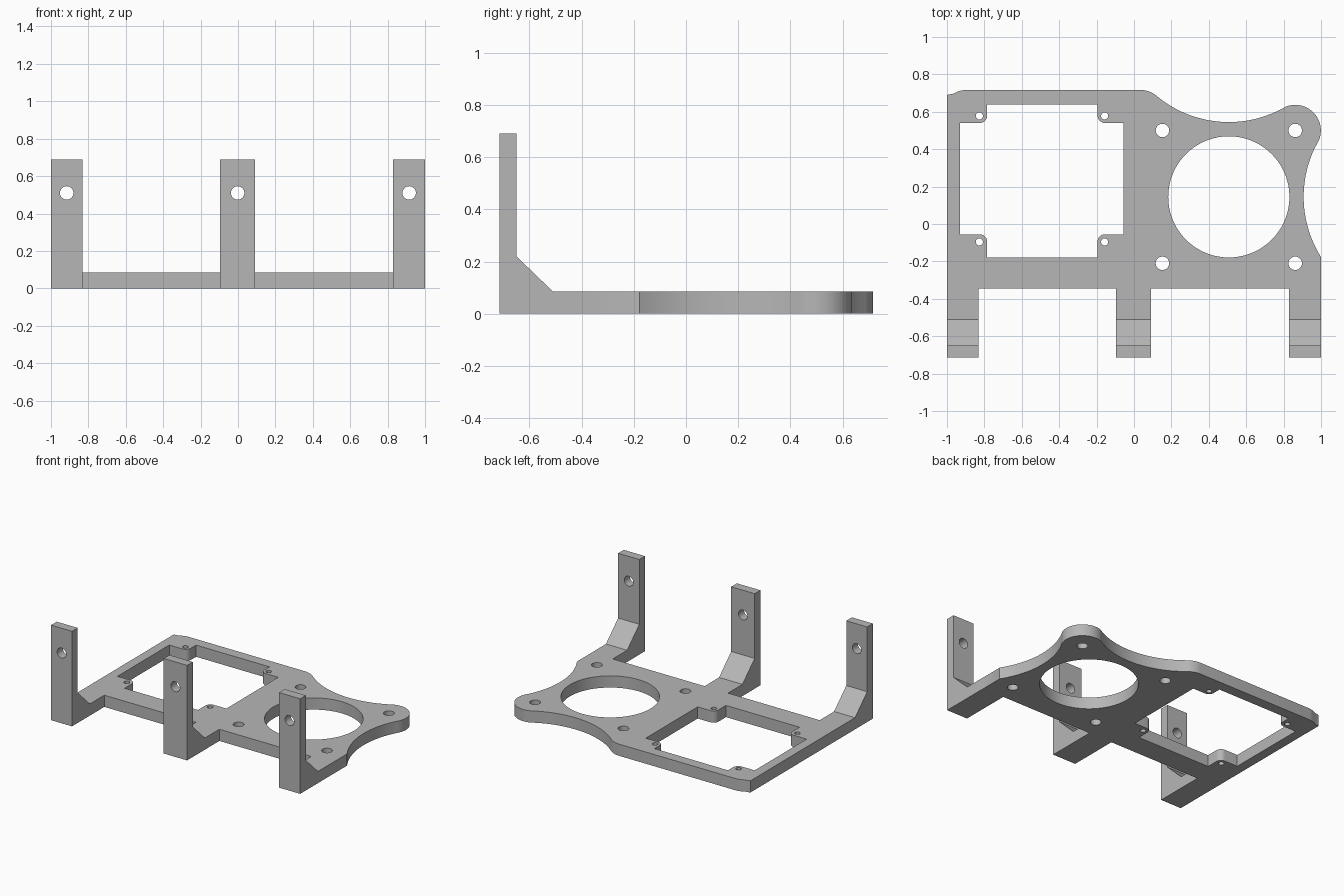
import bpy, bmesh
from math import sin, cos, radians
from mathutils import Matrix

if "Cube" in bpy.data.objects:
    bpy.data.objects.remove(bpy.data.objects["Cube"])

THICK = 0.085
FAN = (0.507, 0.145)      # centre of the fan opening
PITCH = 0.355             # half spacing of the fan screws

grey = bpy.data.materials.new("plain grey")
grey.use_nodes = True
grey.diffuse_color = (0.47, 0.47, 0.47, 1)
grey.node_tree.nodes["Principled BSDF"].inputs["Base Color"].default_value = grey.diffuse_color


def arc(cx, cy, r, start, end, steps=16):
    angles = [radians(start + (end - start) * i / steps) for i in range(steps + 1)]
    return [(cx + r * cos(a), cy + r * sin(a)) for a in angles]


def circle(cx, cy, r, steps=32):
    return arc(cx, cy, r, 0, 360, steps)[:-1]


def evaluated_mesh(obj):
    bpy.context.view_layer.update()
    graph = bpy.context.evaluated_depsgraph_get()
    return bpy.data.meshes.new_from_object(obj.evaluated_get(graph))


def solid(name, loops, depth, matrix):
    """Extrude a flat outline, with inner loops as holes, centred on its plane."""
    curve = bpy.data.curves.new(name + " outline", "CURVE")
    curve.dimensions = "2D"
    curve.fill_mode = "BOTH"
    curve.extrude = depth / 2
    for loop in loops:
        spline = curve.splines.new("POLY")
        spline.points.add(len(loop) - 1)
        for point, (u, v) in zip(spline.points, loop):
            point.co = (u, v, 0, 1)
        spline.use_cyclic_u = True
    helper = bpy.data.objects.new(name + " outline", curve)
    bpy.context.collection.objects.link(helper)
    mesh = evaluated_mesh(helper)
    bpy.data.objects.remove(helper)
    mesh.name = name
    bm = bmesh.new()
    bm.from_mesh(mesh)
    bmesh.ops.remove_doubles(bm, verts=bm.verts, dist=0.0002)
    bm.transform(matrix)
    bmesh.ops.recalc_face_normals(bm, faces=bm.faces)
    bm.to_mesh(mesh)
    bm.free()
    mesh.materials.clear()
    mesh.materials.append(grey)
    obj = bpy.data.objects.new(name, mesh)
    bpy.context.collection.objects.link(obj)
    return obj


def smooth(obj):
    bpy.ops.object.select_all(action="DESELECT")
    obj.select_set(True)
    bpy.context.view_layer.objects.active = obj
    bpy.ops.object.shade_smooth_by_angle(angle=radians(30))


# Plate outline, with scooped edges around the fan corner
fx, fy = FAN
outline = [(-1, -0.345), (-1, 0.69), (-0.965, 0.697), (-0.935, 0.711), (-0.905, 0.717)]
outline += arc(0.033, 0.58, 0.137, 90, 50.2)
outline += arc(fx, fy + 1.003, 0.603, 230.2, 298.7, 28)[1:]
outline += arc(fx + PITCH, fy + PITCH, 0.137, 118.7, -28.7, 24)[1:]
outline += arc(fx + 1.003, fy, 0.603, 151.3, 212.4, 28)[1:]
outline += [(1, -0.18), (1, -0.345)]

# Rectangular window with a rounded screw tab in each corner
left, right, low, high = -0.93, -0.055, -0.18, 0.64
tab_l, tab_r, tab_low, tab_high, r = -0.785, -0.195, -0.055, 0.54, 0.04
window = [(left, tab_low)]
window += arc(tab_l - r, tab_low - r, r, 90, 0, 8)
window += [(tab_l, low), (tab_r, low)]
window += arc(tab_r + r, tab_low - r, r, 180, 90, 8)
window += [(right, tab_low), (right, tab_high)]
window += arc(tab_r + r, tab_high + r, r, 270, 180, 8)
window += [(tab_r, high), (tab_l, high)]
window += arc(tab_l - r, tab_high + r, r, 0, -90, 8)
window += [(left, tab_high)]

# Fan opening and screw holes
holes = [window, circle(fx, fy, 0.324, 72)]
for sx in (-1, 1):
    for sy in (-1, 1):
        holes.append(circle(fx + sx * PITCH, fy + sy * PITCH, 0.036))
        holes.append(circle(-0.492 + sx * 0.335, 0.241 + sy * 0.337, 0.019, 24))

plate = solid("mounting_plate", [outline] + holes, THICK,
              Matrix.Translation((0, 0, THICK / 2)))
smooth(plate)

# Three upright brackets with a sloped gusset and a screw hole
profile = [(-0.715, 0), (-0.345, 0), (-0.345, THICK), (-0.51, THICK),
           (-0.65, 0.22), (-0.65, 0.69), (-0.715, 0.69)]
side_plane = Matrix(((0, 0, 1, 0), (1, 0, 0, 0), (0, 1, 0, 0), (0, 0, 0, 1)))
front_plane = Matrix.Rotation(radians(90), 4, "X")
for name, x, width in (("right_bracket", -0.916, 0.168),
                       ("middle_bracket", -0.002, 0.188),
                       ("left_bracket", 0.915, 0.17)):
    bracket = solid(name, [profile], width, Matrix.Translation((x, 0, 0)) @ side_plane)
    cutter = solid(name + "_cutter", [circle(x, 0.51, 0.036)], 0.3,
                   Matrix.Translation((0, -0.68, 0)) @ front_plane)
    cutter.hide_render = True
    cut = bracket.modifiers.new("screw hole", "BOOLEAN")
    cut.operation = "DIFFERENCE"
    cut.solver = "EXACT"
    cut.object = cutter
    mesh = evaluated_mesh(bracket)
    bracket.modifiers.clear()
    bracket.data = mesh
    bpy.data.objects.remove(cutter)
    smooth(bracket)
